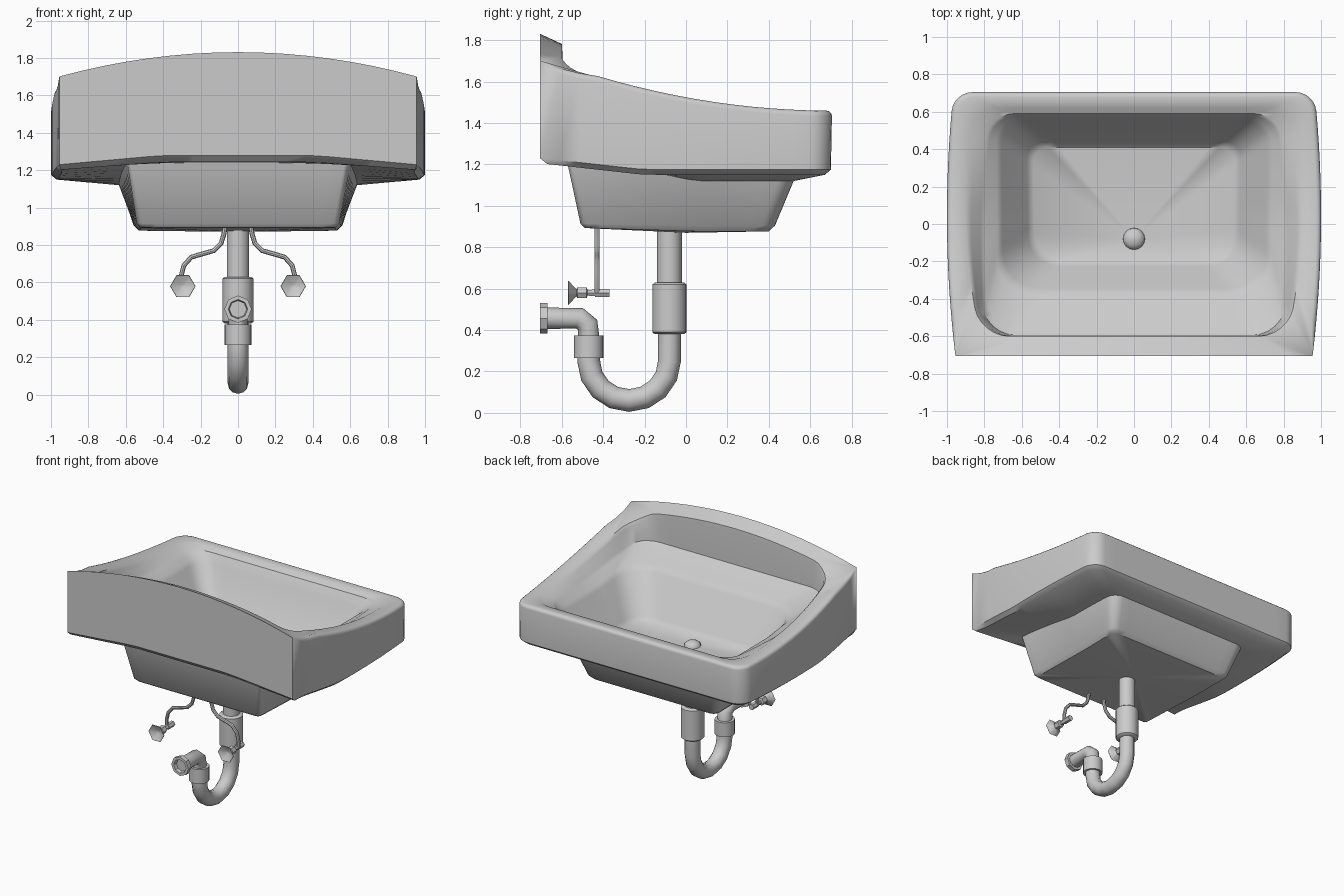
import bpy, bmesh, math

if "Cube" in bpy.data.objects:
    bpy.data.objects.remove(bpy.data.objects["Cube"])

mat = bpy.data.materials.new("light_grey")
mat.diffuse_color = (0.6, 0.6, 0.6, 1)
mat.use_nodes = True
mat.node_tree.nodes["Principled BSDF"].inputs["Base Color"].default_value = mat.diffuse_color


def activate(ob):
    bpy.ops.object.select_all(action='DESELECT')
    ob.select_set(True)
    bpy.context.view_layer.objects.active = ob


def finish(ob):
    ob.data.materials.append(mat)
    activate(ob)
    bpy.ops.object.shade_smooth_by_angle(angle=math.radians(42))


def from_bm(name, bm):
    bmesh.ops.remove_doubles(bm, verts=bm.verts, dist=0.0005)
    bmesh.ops.recalc_face_normals(bm, faces=bm.faces)
    me = bpy.data.meshes.new(name)
    bm.to_mesh(me)
    bm.free()
    ob = bpy.data.objects.new(name, me)
    bpy.context.collection.objects.link(ob)
    finish(ob)


def ramp(t, a, b):
    return min(1, max(0, (t - a) / (b - a)))


def ring(yb, yf, rb, rf, wb, wf, z, bulge=0.0, inset=0.0):
    """Rounded outline from yb to yf; half width wb at the back, wf at the front."""
    def W(y):
        t = (y - yb) / (yf - yb)
        return wb + (wf - wb) * t + 4 * bulge * t * (1 - t) - inset * ramp(y, -.7, -.55)
    K, M, N = 6, 8, 14
    half = [((W(yb) - rb) * i / M, yb) for i in range(M)]
    for i in range(K + 1):
        a = math.pi / 2 * i / K
        y = yb + rb * (1 - math.cos(a))
        half.append((W(y) - rb * (1 - math.sin(a)), y))
    for i in range(1, N):
        y = yb + rb + (yf - rf - yb - rb) * i / N
        half.append((W(y), y))
    for i in range(K + 1):
        a = math.pi / 2 * i / K
        y = yf - rf * (1 - math.sin(a))
        half.append((W(y) - rf * (1 - math.cos(a)), y))
    half += [((W(yf) - rf) * i / M, yf) for i in range(M - 1, -1, -1)]
    pts = half + [(-x, y) for x, y in half[-2:0:-1]]
    return [(x, y, z(x, y)) for x, y in pts]


# Height rules for the rim, lower edge and plain slopes
def top(x, y):
    side = 1.46 + .24 * ramp(y, .7, -.65) ** 2
    arch = .13 * (1 - (x / .955) ** 2) - .25 * (y + .7)
    return side + arch * ramp(y, -.42, -.6) ** 2


def rim(dz):
    return lambda x, y: top(x, y) - dz * ramp(y, -.7, -.6)


def low(dz):
    return lambda x, y: (1.175 + .055 * ramp(y, -.2, -.7) - dz
                         + .05 * ramp(abs(x), .955, .4) * ramp(y, -.5, -.7))


def slope(zb, zf):
    return lambda x, y: zb + (zf - zb) * ramp(y, -.55, .05)


# Underside bowl, then the outer apron with a rounded top edge
rings = [
    ring(-.49, .40, .03, .05, .52, .53, slope(.895, .877)),
    ring(-.51, .43, .03, .06, .54, .56, slope(.915, .905)),
    ring(-.58, .52, .02, .08, .59, .62, slope(1.24, 1.12), .03),
    ring(-.67, .67, 0, .08, .955, .965, low(.025), .04, .03),
    ring(-.705, .7, 0, .1, .955, .965, low(0), .04),
]
for i in range(4):
    a = math.pi / 2 * i / 3
    d = .025 * (1 - math.cos(a))
    rings.append(ring(-.705, .705 - d, 0, .1 - d / 2, .955, .965, rim(.025 * (1 - math.sin(a))), .04, d))

# Inside: rim wall, ledge, bowl walls and floor
rings += [
    ring(-.6, .62, .15, .13, .82, .86, rim(.005), .06),
    ring(-.598, .60, .15, .13, .81, .82, rim(.025), .055),
    ring(-.594, .59, .16, .13, .795, .775, slope(1.51, 1.435), .035),
    ring(-.575, .58, .17, .13, .775, .76, slope(1.49, 1.42), .03),
    ring(-.39, .565, .2, .12, .73, .735, slope(1.465, 1.395)),
    ring(-.345, .55, .2, .12, .70, .71, slope(1.43, 1.37)),
    ring(-.225, .44, .16, .09, .565, .575, slope(1.13, 1.13)),
    ring(-.19, .41, .14, .08, .53, .54, slope(1.10, 1.10)),
]


def skin(bm, rows):
    n = len(rows[0])
    for a, b in zip(rows, rows[1:]):
        for i in range(n):
            j = (i + 1) % n
            bm.faces.new((a[i], a[j], b[j], b[i]))


# Basin: one closed shell lofted through the outlines
bm = bmesh.new()
loops = [[bm.verts.new(p) for p in r] for r in rings]
skin(bm, loops)
for loop, c in ((loops[0], (0, 0, .87)), (loops[-1], (0, -.08, 1.085))):
    v = bm.verts.new(c)
    for i in range(len(loop)):
        bm.faces.new((loop[i - 1], loop[i], v))
from_bm("basin", bm)


def turned(name, profile, loc, axis='Z', sides=16):
    """Revolve (position, radius) pairs around an axis through loc."""
    bm = bmesh.new()
    rows = []
    for t, r in profile:
        row = []
        for i in range(sides):
            a = 2 * math.pi * i / sides
            u, v = r * math.cos(a), r * math.sin(a)
            p = (u, v, t) if axis == 'Z' else (u, t, v)
            row.append(bm.verts.new([p[k] + loc[k] for k in range(3)]))
        rows.append(row)
    skin(bm, rows)
    bm.faces.new(rows[0])
    bm.faces.new(rows[-1])
    from_bm(name, bm)


def tube(name, pts, r, res):
    cu = bpy.data.curves.new(name, 'CURVE')
    cu.dimensions = '3D'
    cu.bevel_depth, cu.bevel_resolution, cu.use_fill_caps = r, res, True
    sp = cu.splines.new('POLY')
    sp.points.add(len(pts) - 1)
    for q, p in zip(sp.points, pts):
        q.co = (*p, 1)
    ob = bpy.data.objects.new(name, cu)
    bpy.context.collection.objects.link(ob)
    activate(ob)
    bpy.ops.object.convert(target='MESH')
    finish(bpy.context.view_layer.objects.active)


# Drain plug and waste pipe
turned("drain_plug", [(0, .06), (.02, .056), (.034, .04), (.042, .02), (.044, .004)], (0, -.08, 1.08))
turned("tail_pipe", [(.62, .06), (.95, .06)], (0, -.08, 0))
turned("upper_coupling", [(.38, .07), (.39, .083), (.62, .083), (.63, .07)], (0, -.08, 0))
bend = [(0, -.275 + .195 * math.cos(math.pi * i / 8), .25 - .19 * math.sin(math.pi * i / 8))
        for i in range(9)]
tube("trap_bend", [(0, -.08, .40)] + bend + [(0, -.47, .30)], .055, 4)
turned("lower_coupling", [(.265, .071), (.375, .071)], (0, -.47, 0))
tube("outlet_elbow", [(0, y, z) for y, z in ((-.47, .36), (-.475, .425), (-.515, .457), (-.68, .457))], .052, 4)
turned("outlet_flange", [(-.67, .05), (-.67, .073), (-.705, .073), (-.705, .052), (-.675, .045)],
       (0, 0, .457), 'Y', 8)

# Supply hoses and wall valves (open cone, collar, stem), left and right
hose = [(.065, .93), (.075, .86), (.09, .81), (.13, .77), (.20, .75), (.25, .735), (.29, .69), (.305, .63), (.305, .58)]
valve = [(-.54, .012), (-.57, .066), (-.568, .068), (-.53, .02), (-.525, .03), (-.48, .03),
         (-.475, .016), (-.44, .018), (-.44, .022), (-.37, .022)]
for s, side in ((-1, "left"), (1, "right")):
    tube(side + "_hose", [(s * x, -.43, z) for x, z in hose], .013, 2)
    turned(side + "_valve", valve, (s * .295, 0, .58), 'Y', 6)
